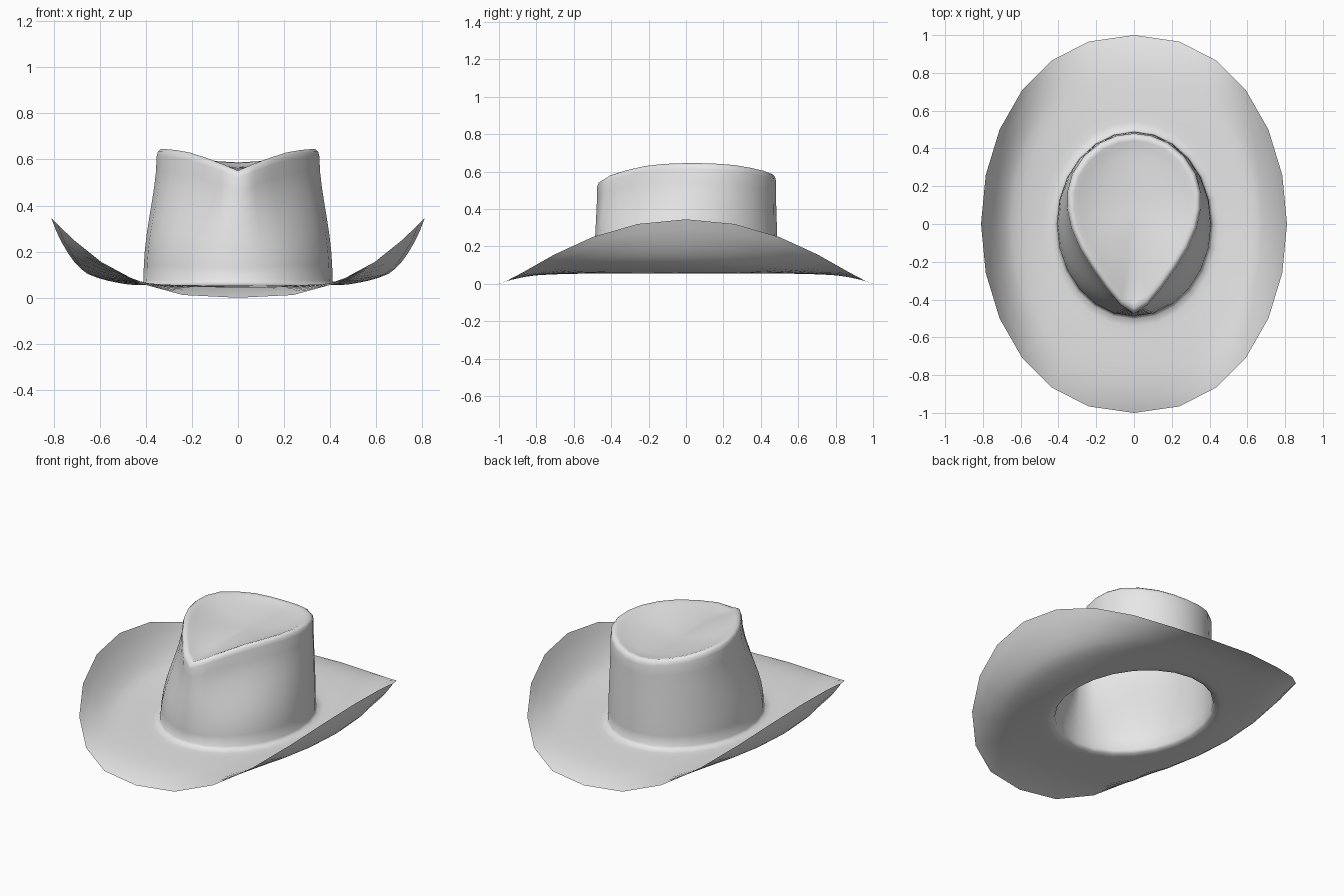
import bpy, bmesh, math

if "Cube" in bpy.data.objects:
    bpy.data.objects.remove(bpy.data.objects["Cube"])

SIDES = 24
HALF = SIDES // 2
BASE_Z = 0.055

# Half-tables run from the front (0) round to the back (12); the other half is mirrored
EDGE_Z = [0.0, 0.012, 0.065, 0.155, 0.25, 0.32, 0.345]
RIM = [(0, -.475, .552), (.07, -.43, .58), (.145, -.34, .607), (.22, -.235, .63),
       (.285, -.13, .641), (.332, -.02, .645), (.353, .08, .645), (.353, .17, .642),
       (.325, .27, .635), (.265, .36, .62), (.18, .43, .605), (.09, .468, .592),
       (0, .48, .587)]
# Brim rings: fraction outwards from the crown, fraction of the edge lift
BRIM = [(1, 1), (.95, .82), (.9, .67), (.82, .48), (.75, .345), (.68, .245), (.61, .17),
        (.5, .11), (.4, .07), (.3, .04), (.2, .015), (.1, 0)]


def mirrored(k):
    return (k, 1) if k <= HALF else (SIDES - k, -1)


def base_point(k):
    a = 2 * math.pi * k / SIDES
    return 0.41 * math.sin(a), -0.49 * math.cos(a)


def brim_point(k, s, lift):
    j, side = mirrored(k)
    a = math.pi * j / HALF
    bx, by = base_point(k)
    ox = side * 0.81 * max(math.sin(a), 0) ** 0.9
    oy = -math.cos(a)
    edge = EDGE_Z[min(j, HALF - j)]
    return bx + (ox - bx) * s, by + (oy - by) * s, BASE_Z + (edge - BASE_Z) * lift


def wall_point(k, t):
    j, side = mirrored(k)
    rx, ry, rz = RIM[j]
    bx, by = base_point(k)
    u = t ** 1.15
    u = u * u * (3 - 2 * u)
    z0 = 0.075
    return bx + (side * rx - bx) * u, by + (ry - by) * u, z0 + (rz - 0.032 - z0) * t


def top_point(k, scale, drop, dish):
    j, side = mirrored(k)
    rx, ry, rz = RIM[j]
    z = rz - drop
    return side * rx * scale, 0.08 + (ry - 0.08) * scale, z + (0.565 - z) * dish


# Brim, fillet, crown wall, rounded rim and dished top as one continuous felt sheet
rings = [[brim_point(k, s, f) for k in range(SIDES)] for s, f in BRIM]
rings.append([brim_point(k, .025, 0)[:2] + (0.06,) for k in range(SIDES)])
rings += [[wall_point(k, i / 8) for k in range(SIDES)] for i in range(9)]
for scale, drop, dish in [(.985, .011, 0), (.95, 0, 0), (.9, .003, .02), (.83, .008, .12),
                          (.7, .01, .38), (.5, .01, .7), (.25, .01, .93)]:
    rings.append([top_point(k, scale, drop, dish) for k in range(SIDES)])

bm = bmesh.new()
loops = [[bm.verts.new(p) for p in ring] for ring in rings]
for lo, hi in zip(loops, loops[1:]):
    for k in range(SIDES):
        n = (k + 1) % SIDES
        bm.faces.new((lo[k], lo[n], hi[n], hi[k]))
centre = bm.verts.new((0, 0.08, 0.563))
for k in range(SIDES):
    bm.faces.new((loops[-1][k], loops[-1][(k + 1) % SIDES], centre))
for f in bm.faces:
    f.smooth = True

mesh = bpy.data.meshes.new("hat_brim_and_crown")
bm.to_mesh(mesh)
bm.free()
hat = bpy.data.objects.new("hat_brim_and_crown", mesh)
bpy.context.collection.objects.link(hat)

felt = bpy.data.materials.new("light_grey_felt")
felt.diffuse_color = (0.8, 0.8, 0.8, 1)
felt.use_nodes = True
felt.node_tree.nodes["Principled BSDF"].inputs["Base Color"].default_value = felt.diffuse_color
mesh.materials.append(felt)
